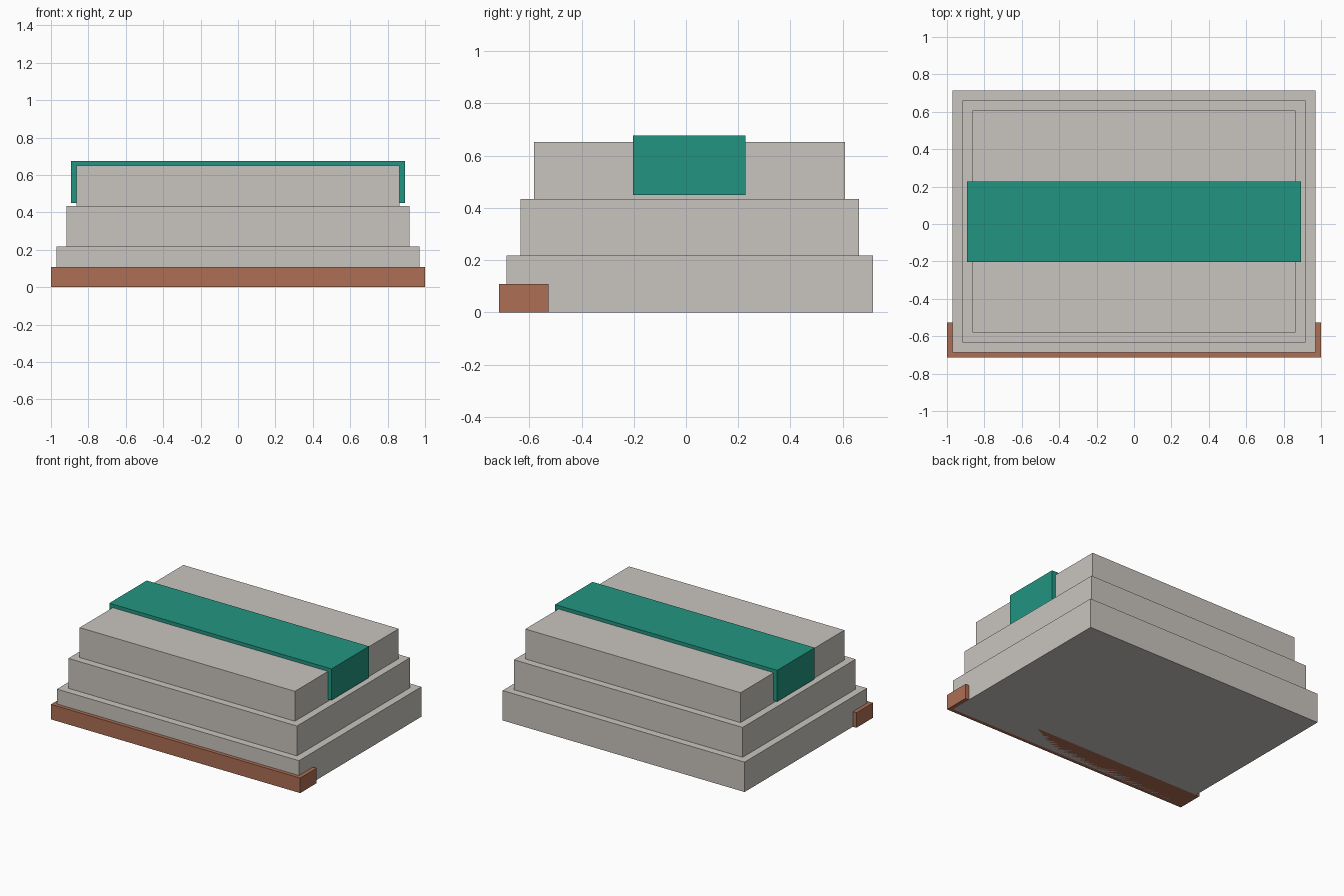
import bpy

if "Cube" in bpy.data.objects:
    bpy.data.objects.remove(bpy.data.objects["Cube"])


def material(name, rgb):
    m = bpy.data.materials.new(name)
    m.diffuse_color = (*rgb, 1.0)
    m.use_nodes = True
    m.node_tree.nodes["Principled BSDF"].inputs["Base Color"].default_value = m.diffuse_color
    return m


stone = material("warm_grey", (0.584, 0.558, 0.523))
teal = material("teal", (0.016, 0.30, 0.22))
clay = material("terracotta", (0.423, 0.158, 0.091))


def box(name, half_x, y0, y1, z0, z1, mat):
    """Box centred on x = 0 spanning the given y and z ranges."""
    bpy.ops.mesh.primitive_cube_add(size=1, location=(0, (y0 + y1) / 2, (z0 + z1) / 2))
    ob = bpy.context.object
    ob.name = name
    ob.scale = (2 * half_x, y1 - y0, z1 - z0)
    bpy.ops.object.transform_apply(location=False, rotation=False, scale=True)
    ob.data.materials.append(mat)
    return ob


# Three stacked tiers, each stepping in evenly on all sides
TIER_H, STEP = 0.217, 0.0535
for i, name in enumerate(("lower_tier", "middle_tier", "upper_tier")):
    inset = i * STEP
    box(name, 0.971 - inset, -0.688 + inset, 0.715 - inset,
        i * TIER_H, (i + 1) * TIER_H, stone)

# Band wrapped over the upper tier
box("top_band", 0.892, -0.202, 0.228, 0.449, 0.676, teal)

# Low sill along the front edge
box("front_sill", 1.0, -0.715, -0.526, 0.0, 0.109, clay)
